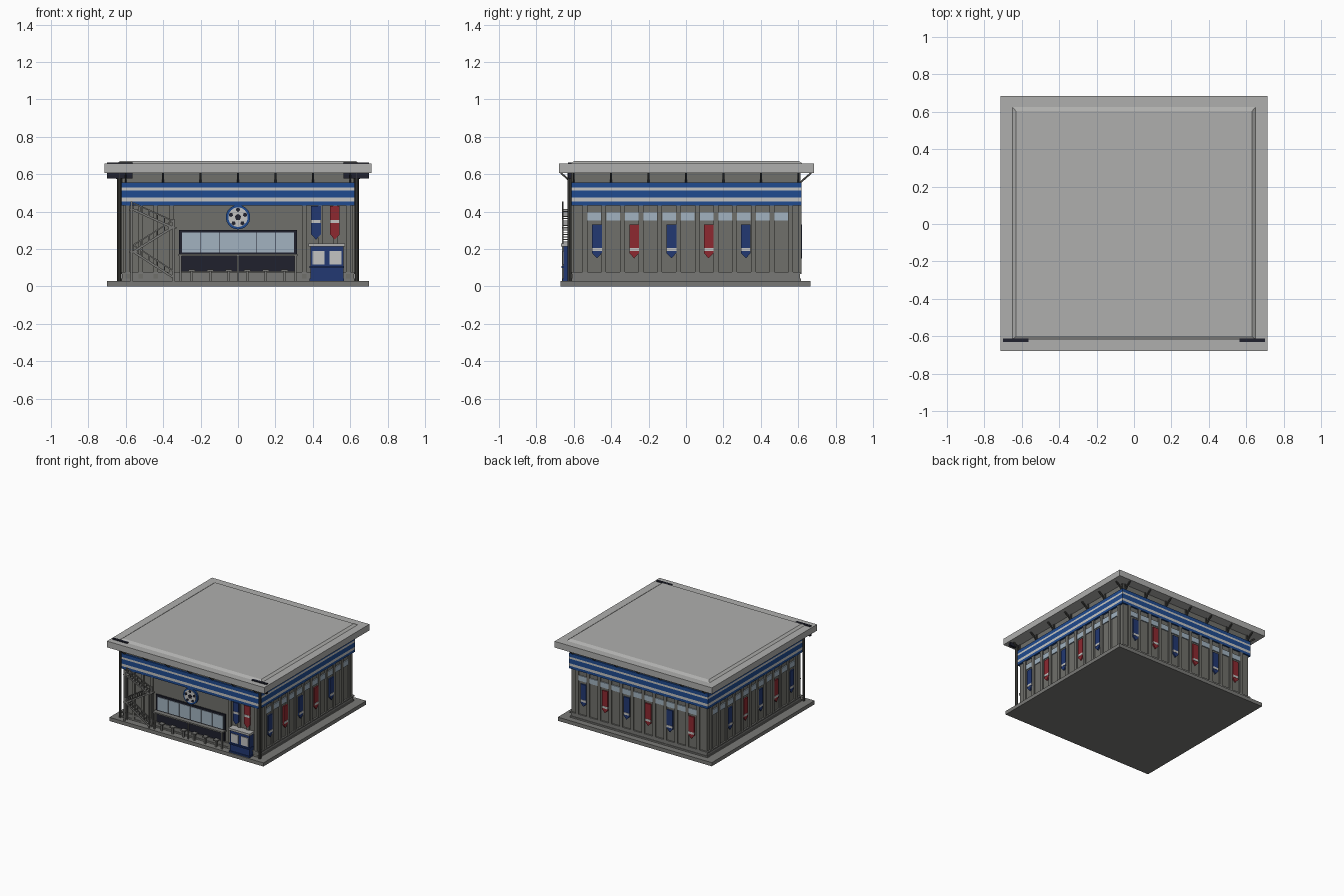
import bpy, bmesh
from math import sin, cos, pi
from mathutils import Vector

cube = bpy.data.objects.get("Cube")
if cube:
    bpy.data.objects.remove(cube)


def material(name, r, g, b):
    m = bpy.data.materials.new(name)
    m.use_nodes = True
    m.diffuse_color = (r, g, b, 1)
    m.node_tree.nodes["Principled BSDF"].inputs["Base Color"].default_value = (r, g, b, 1)
    return m


roof_grey = material("roof grey", .43, .43, .42)
wall_grey = material("wall grey", .16, .16, .145)
trim_grey = material("trim grey", .19, .19, .18)
steel = material("dark steel", .06, .06, .055)
stripe_blue = material("stripe blue", .014, .07, .28)
deep_blue = material("deep blue", .016, .04, .17)
red = material("banner red", .27, .022, .03)
white = material("off white", .55, .55, .54)
glass = material("pale glass", .36, .45, .53)
navy = material("dark navy", .014, .015, .027)

HX, HY = .615, .605          # half size of the wall body
BASE, BAND = .03, .432       # top of slab, bottom of striped band

# Each wall maps (along, height, outward) to world space
WALLS = {
    "front": lambda u, z, v: (u, -HY - v, z),
    "back": lambda u, z, v: (u, HY + v, z),
    "right": lambda u, z, v: (HX + v, u, z),
    "left": lambda u, z, v: (-HX - v, u, z),
}
front = WALLS["front"]


def flat(x, y, z):
    return (x, y, z)


def rect(a0, a1, b0, b1):
    return [(a0, b0), (a1, b0), (a1, b1), (a0, b1)]


def beam(p, q, w):
    p, q = Vector(p), Vector(q)
    d = (q - p).normalized() * w / 2
    n = Vector((-d.y, d.x))
    return [p - n, q - n, q + n, p + n]


def ngon(cx, cz, r, n, turn=pi / 2):
    return [(cx + r * cos(turn + 2 * pi * i / n), cz + r * sin(turn + 2 * pi * i / n))
            for i in range(n)]


def part(name, mat, solids):
    """One object made of prisms: (outline, start, end, mapping)."""
    bm = bmesh.new()
    for pts, t0, t1, f in solids:
        lo = [bm.verts.new(f(p[0], p[1], t0)) for p in pts]
        hi = [bm.verts.new(f(p[0], p[1], t1)) for p in pts]
        bm.faces.new(lo)
        bm.faces.new(hi[::-1])
        for i in range(len(pts)):
            j = (i + 1) % len(pts)
            bm.faces.new((lo[i], hi[i], hi[j], lo[j]))
    bmesh.ops.recalc_face_normals(bm, faces=bm.faces[:])
    mesh = bpy.data.meshes.new(name)
    bm.to_mesh(mesh)
    bm.free()
    mesh.materials.append(mat)
    ob = bpy.data.objects.new(name, mesh)
    bpy.context.collection.objects.link(ob)
    return ob


# Main masses
part("ground_slab", trim_grey, [(rect(-.7, .7, -.67, .665), 0, BASE, flat)])
part("wall_body", wall_grey, [(rect(-HX, HX, -HY, HY), BASE, .61, flat)])
part("plinth", trim_grey, [
    (rect(-.625, .625, -.615, .615), BASE, .042, flat),
    (rect(-.62, .62, -.61, .61), .042, .066, flat),
    (rect(-.627, .627, -.617, .617), .066, .076, flat)])
part("roof_slab", roof_grey, [(rect(-.715, .715, -.68, .685), .605, .656, flat)])

# Raised roof deck with sloping sides
deck = part("roof_deck", roof_grey, [(rect(-.65, .65, -.62, .625), .656, .67, flat)])
for v in deck.data.vertices:
    if v.co.z > .66:
        v.co.x *= .97
        v.co.y *= .965

# Striped band around the top of the walls
band = rect(-.63, .63, -.62, .617)
part("blue_stripes", stripe_blue, [(band, a, b, flat) for a, b in
                                   ((BAND, .453), (.474, .512), (.528, .556))])
part("white_stripes", white, [(band, a, b, flat) for a, b in
                              ((.453, .474), (.512, .528))])

# Ribs, high windows, banners and roof struts on the side and back walls
ribs, panes, struts = [], [], []
banners = {"blue": [], "red": [], "tab": []}


def banner(f, colour, u, top, tip, tab, v0, v1):
    w = .026
    banners[colour].append(([(u - w, top), (u + w, top), (u + w, tip + .028),
                             (u, tip), (u - w, tip + .028)], v0, v1, f))
    banners["tab"].append((rect(u - w, u + w, tab, tab + .018), v0, v1 + .002, f))


for side, f in WALLS.items():
    # Diagonal struts under the eaves
    def across(v, z, u, f=f):
        return f(u, z, v)
    for i in range(7):
        u = -.6 + i * .2
        struts.append((beam((.005, .555), (.065, .607), .01), u - .005, u + .005, across))
        struts.append((rect(0, .008, .55, .605), u - .005, u + .005, across))
    if side == "front":
        ribs += [(rect(s * x - .012, s * x + .012, BASE, BAND), 0, .01, f)
                 for s in (-1, 1) for x in (.355, .44, .52, .59)]
        continue
    ribs += [(rect(u - .013, u + .013, .07, BAND), 0, .012, f)
             for u in (-.54 + i * .1 for i in range(12))]
    panes += [(rect(u - .036, u + .036, .352, .395), 0, .008, f)
              for u in (-.49 + i * .1 for i in range(11))]
    count, start, step = (6, .5, -.196) if side == "back" else (5, -.476, .199)
    for i in range(count):
        banner(f, "red" if i % 2 else "blue", start + i * step, .332, .15, .188, .003, .014)

banner(front, "blue", .417, .43, .25, .338, .01, .018)
banner(front, "red", .518, .43, .25, .338, .01, .018)
part("wall_ribs", wall_grey, ribs)
part("high_windows", glass, panes)
part("roof_struts", steel, struts)
part("blue_banners", deep_blue, banners["blue"])
part("red_banners", red, banners["red"])
part("banner_tabs", white, banners["tab"])

# Front corner columns and floodlight bars
part("corner_columns", steel, [
    (ngon(s * .635, -.622, .011, 8), BASE, .605, flat) for s in (-1, 1)])
part("floodlight_bars", navy, [
    (rect(min(s * .565, s * .7), max(s * .565, s * .7), -.632, -.612), .578, .663, flat)
    for s in (-1, 1)])

# Front window
part("window_frame", navy, [(rect(-.315, .315, .17, .302), 0, .012, front)])
part("window_panes", glass, [
    (rect(-.299 + i * .1, -.201 + i * .1, .18, .287), .01, .016, front) for i in range(6)])

# Round ball emblem
part("emblem_ring", stripe_blue, [(ngon(0, .37, .065, 32), 0, .014, front)])
part("emblem_disc", white, [(ngon(0, .37, .052, 32), .01, .018, front)])
spots = [(ngon(0, .37, .018, 5), .015, .021, front)]
for i in range(5):
    a = pi / 2 + 2 * pi * i / 5
    spots.append((ngon(.04 * cos(a), .37 + .04 * sin(a), .012, 5, a + pi), .015, .021, front))
part("emblem_spots", navy, spots)

# Shelter with stools below the window
part("shelter_back", navy, [(rect(-.31, .31, .08, .165), 0, .012, front)])
part("shelter_roof", trim_grey, [(rect(-.318, .318, .163, .174), 0, .05, front)])
part("shelter_posts", trim_grey, [
    (rect(x - .005, x + .005, BASE, .165), .036, .046, front) for x in (-.308, 0, .308)])
stools = []
for i in range(6):
    x = -.247 + i * .099
    stools.append((rect(x - .007, x + .007, BASE, .08), .024, .038, front))
    stools.append((rect(x - .018, x + .018, .08, .09), .014, .048, front))
part("stools", trim_grey, stools)

# Ticket booth
part("booth_body", deep_blue, [
    (rect(.387, .563, BASE, .215), 0, .05, front),
    (rect(.383, .567, .098, .108), 0, .06, front),
    (rect(.383, .567, BASE, .042), 0, .056, front)])
part("booth_roof", roof_grey, [(rect(.378, .572, .213, .23), 0, .062, front)])
part("booth_windows", white, [
    (rect(x - .032, x + .032, .117, .188), .04, .055, front) for x in (.43, .522)])

# Zigzag outside staircase with rails and treads
landings = [(-.35, .05), (-.56, .185), (-.35, .315), (-.56, .41)]
flights, rails = [], []
for p, q in zip(landings, landings[1:]):
    p, q = Vector(p), Vector(q)
    up = Vector((0, .036))
    for v in (.02, .05):
        flights.append((beam(p, q, .012), v, v + .006, front))
        rails.append((beam(p + up, q + up, .007), v, v + .006, front))
        for k in range(6):
            c = p.lerp(q, k / 5)
            rails.append((beam(c, c + up, .005), v, v + .006, front))
    for k in range(11):
        c = p.lerp(q, k / 10)
        flights.append((rect(c.x - .009, c.x + .009, c.y - .002, c.y + .003), .022, .054, front))
for x, z in landings[1:]:
    flights.append((rect(x - .022, x + .022, z - .005, z + .003), .01, .056, front))
part("stair_flights", trim_grey, flights)
part("stair_rails", trim_grey, rails)
part("stair_posts", trim_grey, [
    (rect(x - .005, x + .005, BASE, z), v, v + .008, front)
    for x, z in ((-.345, .36), (-.57, .455)) for v in (.018, .05)])
